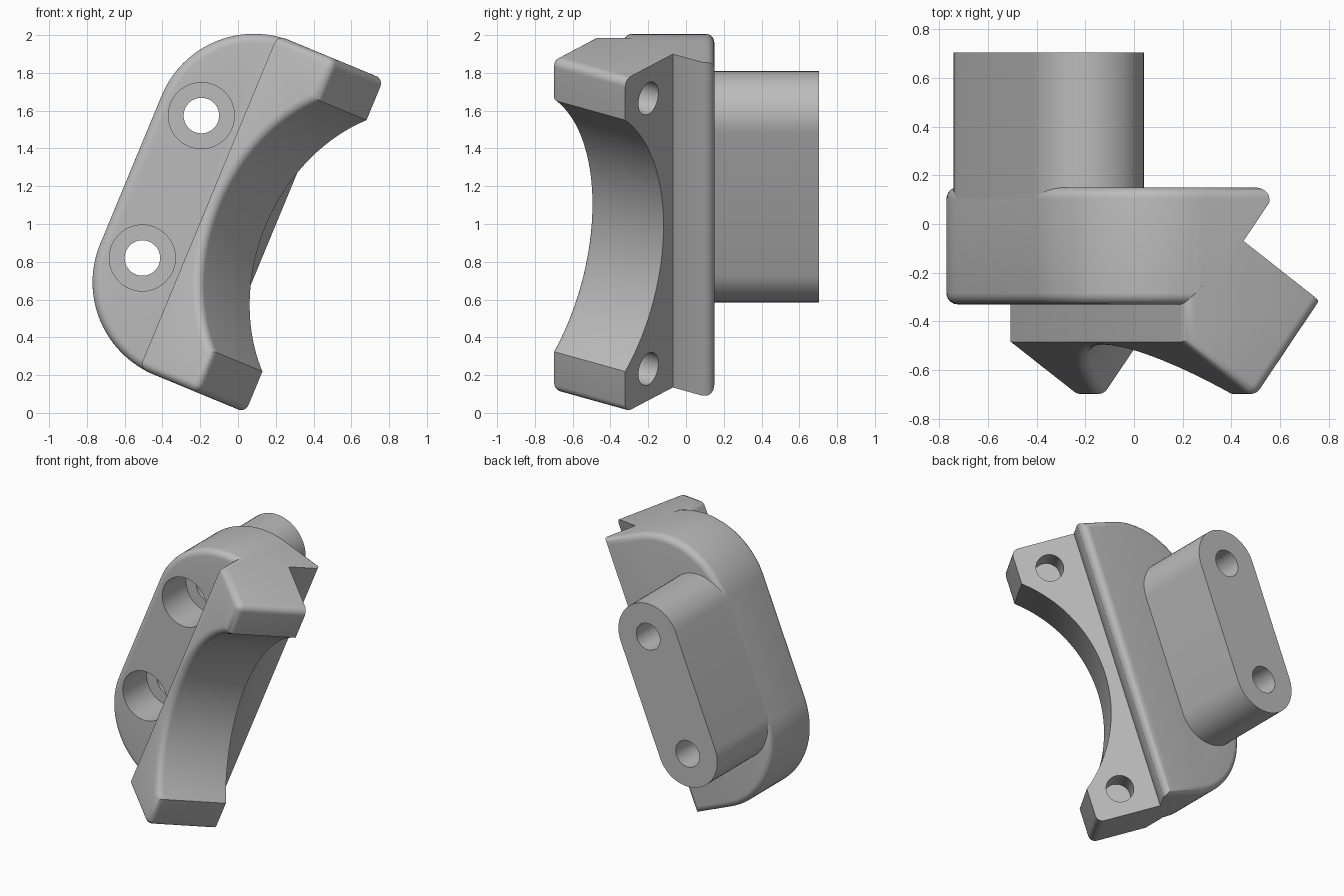
import bpy, bmesh, math
from math import sin, cos, pi, radians
from mathutils import Matrix, Vector

cube = bpy.data.objects.get("Cube")
if cube:
    bpy.data.objects.remove(cube, do_unlink=True)

grey = bpy.data.materials.new("satin grey")
grey.use_nodes = True
tone = (0.5, 0.5, 0.5, 1)
grey.diffuse_color = tone
grey.node_tree.nodes["Principled BSDF"].inputs["Base Color"].default_value = tone

# Shared frame: x across the part, y depth, z along the leaning length
FRAME = Matrix.Translation((-0.35, 0, 1.197)) @ Matrix.Rotation(radians(22.5), 4, 'Y')
TURN = Matrix.Rotation(radians(-36), 4, 'Z')      # the clamp is turned in this frame
P, Q = TURN @ Vector((1, 0, 0)), TURN @ Vector((0, 1, 0))
HALF, SIDE, FRONT, BACK = 0.955, -0.235, -0.33, 0.15
STEP = 0.21                                       # where the clamp meets the plate front
FILLET = 0.046


def arc(cx, cz, r, start, end, n=24):
    return [(cx + r * cos(radians(start + (end - start) * i / n)),
             cz + r * sin(radians(start + (end - start) * i / n))) for i in range(n + 1)]


def prism(outline, y0, y1):
    """Extrude an x-z outline along y."""
    bm = bmesh.new()
    face = bm.faces.new([bm.verts.new((x, y0, z)) for x, z in outline])
    grown = bmesh.ops.extrude_face_region(bm, geom=[face])["geom"]
    bmesh.ops.translate(bm, vec=(0, y1 - y0, 0),
                        verts=[g for g in grown if isinstance(g, bmesh.types.BMVert)])
    bmesh.ops.recalc_face_normals(bm, faces=bm.faces)
    return bm


def slice_off(bm, point, normal):
    """Remove everything on the normal side of a plane and cap the cut."""
    cut = bmesh.ops.bisect_plane(bm, geom=bm.verts[:] + bm.edges[:] + bm.faces[:],
                                 plane_co=point, plane_no=normal, clear_outer=True)
    edges = [g for g in cut["geom_cut"] if isinstance(g, bmesh.types.BMEdge)]
    bmesh.ops.holes_fill(bm, edges=edges, sides=0)
    bmesh.ops.recalc_face_normals(bm, faces=bm.faces)


def round_edges(bm, rule):
    edges = [e for e in bm.edges if rule(e.verts[0].co, e.verts[1].co)]
    bmesh.ops.bevel(bm, geom=edges, offset=FILLET, offset_type='OFFSET',
                    segments=6, profile=0.5, affect='EDGES')


def both(axis, value):
    return lambda a, b: abs(a[axis] - value) < 1e-3 and abs(b[axis] - value) < 1e-3


def make(name, bm, matrix):
    mesh = bpy.data.meshes.new(name)
    bm.to_mesh(mesh)
    bm.free()
    mesh.materials.append(grey)
    obj = bpy.data.objects.new(name, mesh)
    bpy.context.collection.objects.link(obj)
    obj.matrix_world = matrix
    return obj


def drill(obj, x, z, r, y0, y1):
    """Cut a round hole along the object's own y axis."""
    cutter = make("drill", prism(arc(x, z, r, 0, 360, 48)[:-1], y0, y1), obj.matrix_world)
    cutter.hide_render = True
    mod = obj.modifiers.new("hole", 'BOOLEAN')
    mod.operation, mod.solver, mod.object = 'DIFFERENCE', 'EXACT', cutter
    bpy.context.view_layer.update()
    bpy.context.view_layer.objects.active = obj
    bpy.ops.object.modifier_apply(modifier=mod.name)
    bpy.data.objects.remove(cutter, do_unlink=True)


# Mounting plate: large round corners on one side, slanted lip on the other
R = 0.53
outline = ([(0.585, -HALF), (0.585, HALF)] + arc(SIDE + R, HALF - R, R, 90, 180)
           + arc(SIDE + R, R - HALF, R, 180, 270))
bm = prism(outline, FRONT, BACK)
lip = Vector((0.47, -0.07, 0))
slice_off(bm, lip, P)
front, back = both(1, FRONT), both(1, BACK)
round_edges(bm, lambda a, b: back(a, b) or (front(a, b) and min(a.x, b.x) < STEP + 0.1))
slice_off(bm, lip, Vector((1, -1, 0)))
plate = make("mounting_plate", bm, FRAME)

# Rear pad: stadium block that the two bolts pass through
BOLT = 0.408
bm = prism(arc(0, BOLT, -SIDE, 0, 180) + arc(0, -BOLT, -SIDE, 180, 360), BACK - FILLET, 0.705)
pad = make("rear_pad", bm, FRAME)

for z in (-BOLT, BOLT):
    drill(plate, 0, z, 0.175, FRONT - 0.1, FRONT + 0.27)
    for part in (plate, pad):
        drill(part, 0, z, 0.094, -0.5, 1)

# Clamp block: turned half saddle with a wide bore
TIP, CHORD, SAG, NEAR, FAR = 0.85, 0.72, 0.345, -0.268, 0.22
bore = (CHORD ** 2 + SAG ** 2) / (2 * SAG)
swing = math.degrees(math.asin(CHORD / bore))
outline = ([(0, -HALF), (TIP, -HALF)]
           + arc(TIP - SAG + bore, 0, bore, 180 + swing, 180 - swing, 48)
           + [(TIP, HALF), (0, HALF)])
bm = prism(outline, NEAR, FAR)
bm.transform(TURN)
slice_off(bm, Vector((STEP, 0, 0)), Vector((-1, 0, 0)))
slice_off(bm, lip, Vector((-1, 1, 0)))


def clamp_fillet(a, b):
    near = all(abs(k.dot(Q) - NEAR) < 1e-3 for k in (a, b))
    tip = all(abs(k.dot(P) - TIP) < 1e-3 for k in (a, b))
    step = both(0, STEP)(a, b)
    end = abs(abs(a.z) - HALF) < 1e-3 and abs(a.z - b.z) < 1e-3
    return (near and not step) or (end and (tip or step))


round_edges(bm, clamp_fillet)
bm.transform(TURN.inverted())
clamp = make("clamp_block", bm, FRAME @ TURN)

# Blind screw holes in the back of both clamp ends
for z in (-0.775, 0.775):
    drill(clamp, 0.641, z, 0.09, FAR - 0.2, FAR + 0.1)

# Smooth the rounded faces, keep the crisp edges
bpy.ops.object.select_all(action='DESELECT')
for part in (plate, pad, clamp):
    part.select_set(True)
bpy.context.view_layer.objects.active = plate
bpy.ops.object.shade_smooth_by_angle(angle=radians(38))
